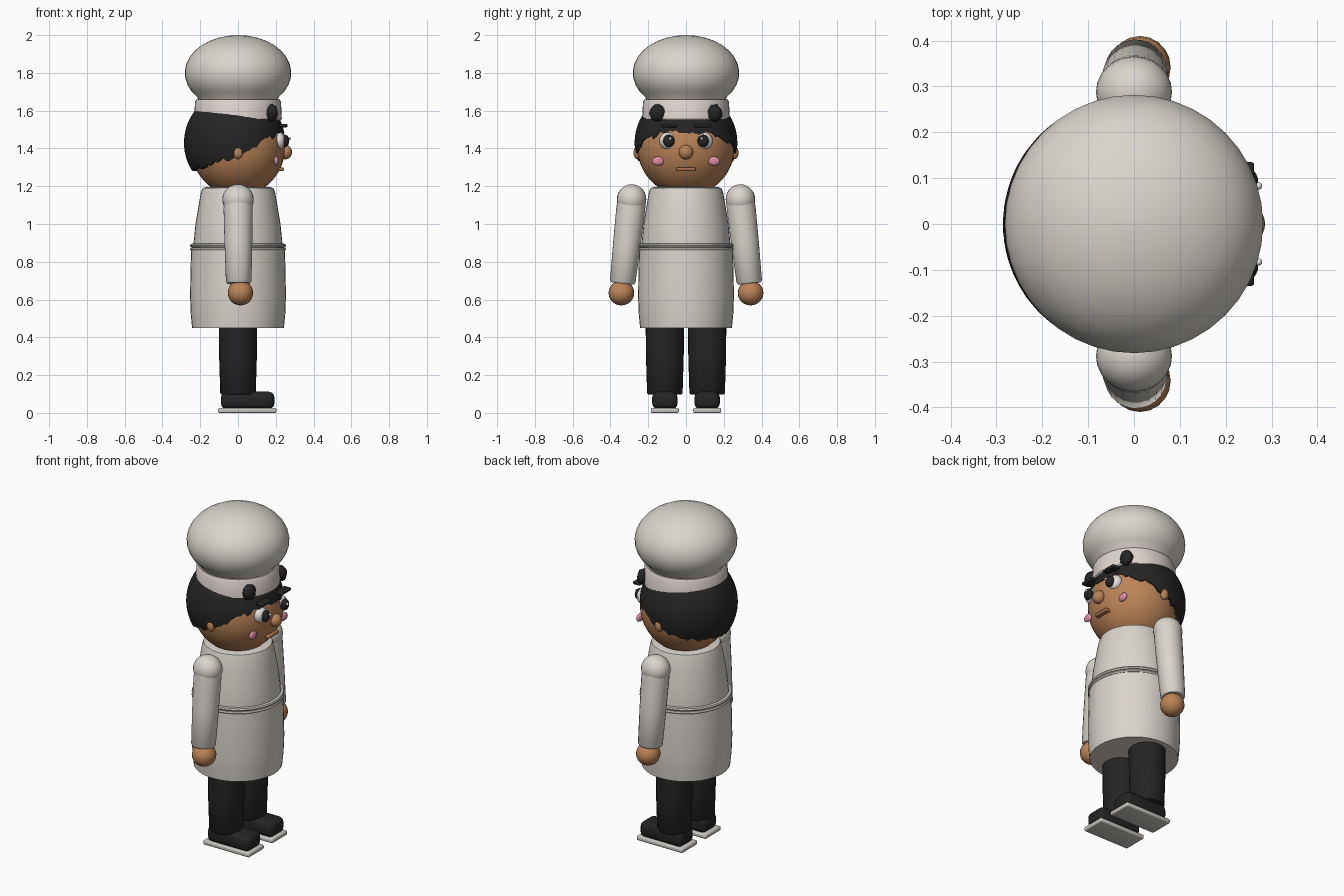
import bpy, bmesh, math, random
from mathutils import Vector

if "Cube" in bpy.data.objects:
    bpy.data.objects.remove(bpy.data.objects["Cube"])

random.seed(4)

def material(name, rgb):
    m = bpy.data.materials.new(name)
    m.diffuse_color = (*rgb, 1)
    m.use_nodes = True
    m.node_tree.nodes["Principled BSDF"].inputs["Base Color"].default_value = m.diffuse_color
    return m

WHITE = material("cloth white", (0.70, 0.66, 0.60))
BAND = material("band white", (0.74, 0.66, 0.62))
SKIN = material("skin", (0.50, 0.23, 0.095))
LIP = material("lip brown", (0.38, 0.16, 0.07))
BLACK = material("soft black", (0.018, 0.018, 0.019))
EYE = material("eye white", (0.78, 0.76, 0.73))
PINK = material("cheek pink", (0.72, 0.27, 0.37))
SOLE = material("sole grey", (0.60, 0.57, 0.53))

def finish(name, bm, mat, angle=40):
    bmesh.ops.recalc_face_normals(bm, faces=bm.faces)
    me = bpy.data.meshes.new(name)
    bm.to_mesh(me)
    bm.free()
    ob = bpy.data.objects.new(name, me)
    bpy.context.collection.objects.link(ob)
    me.materials.append(mat)
    bpy.ops.object.select_all(action='DESELECT')
    ob.select_set(True)
    bpy.context.view_layer.objects.active = ob
    bpy.ops.object.shade_smooth_by_angle(angle=math.radians(angle))
    return ob

def ball(name, centre, radii, mat, seg=20, rings=12):
    bm = bmesh.new()
    bmesh.ops.create_uvsphere(bm, u_segments=seg, v_segments=rings, radius=1)
    for v in bm.verts:
        v.co = Vector(centre) + Vector(a * b for a, b in zip(v.co, radii))
    return finish(name, bm, mat)

def box(name, lo, hi, mat, bevel):
    bm = bmesh.new()
    bmesh.ops.create_cube(bm, size=1)
    for v in bm.verts:
        v.co = Vector(l + (c + 0.5) * (h - l) for c, l, h in zip(v.co, lo, hi))
    bmesh.ops.bevel(bm, geom=bm.edges[:], offset=bevel, segments=3,
                    profile=0.5, affect='EDGES')
    return finish(name, bm, mat)

def lathe(name, profile, mat, start=(0, 0, 0), axis=(0, 0, 1), seg=40):
    """Capped surface of revolution of (radius, height) points along an axis."""
    bm = bmesh.new()
    q = Vector((0, 0, 1)).rotation_difference(Vector(axis))
    rows = []
    for r, h in profile:
        rows.append([bm.verts.new(Vector(start) + q @ Vector((
            r * math.cos(math.tau * i / seg), r * math.sin(math.tau * i / seg), h)))
            for i in range(seg)])
    for a, b in zip(rows, rows[1:]):
        for i in range(seg):
            j = (i + 1) % seg
            bm.faces.new((a[i], a[j], b[j], b[i]))
    bm.faces.new(rows[0])
    bm.faces.new(rows[-1])
    return finish(name, bm, mat)

# head and face (facing +x)
ball("head", (0, 0, 1.41), (0.25, 0.258, 0.262), SKIN, 40, 24)
ball("nose", (0.252, 0, 1.38), (0.034, 0.038, 0.038), SKIN)
box("mouth", (0.205, -0.05, 1.28), (0.243, 0.05, 1.30), LIP, 0.008)

# hair: shell whose ragged lower edge drops towards the back
def hairline(x):
    pts = [(-0.3, 1.29), (-0.2, 1.30), (-0.1, 1.33), (0.0, 1.355), (0.1, 1.41),
           (0.2, 1.465), (0.26, 1.49)]
    for (x0, z0), (x1, z1) in zip(pts, pts[1:]):
        if x <= x1:
            return z0 + (z1 - z0) * (x - x0) / (x1 - x0)
    return pts[-1][1]

def make_hair(seg=90, rings=10):
    bm = bmesh.new()
    rows = [[] for _ in range(rings + 2)]
    for i in range(seg):
        a = math.tau * i / seg
        edge = hairline(0.26 * math.cos(a)) + random.uniform(-0.014, 0.014)
        for k in range(rings + 2):
            z = 1.6 + (edge - 1.6) * min(k, rings) / rings
            s = math.sqrt(1 - ((z - 1.43) / 0.275) ** 2)
            s *= 0.9 if k > rings else 1
            rows[k].append(bm.verts.new((-0.018 + 0.268 * s * math.cos(a),
                                         0.272 * s * math.sin(a), z)))
    for a, b in zip(rows, rows[1:]):
        for i in range(seg):
            j = (i + 1) % seg
            bm.faces.new((a[i], a[j], b[j], b[i]))
    bm.faces.new(rows[0])
    finish("hair", bm, BLACK)

make_hair()

# hat
lathe("hat_band", [(0.222, 1.545), (0.232, 1.555), (0.228, 1.645), (0.22, 1.66)], BAND)
puff = [(0.205, 1.645)]
for k in range(13):
    t = math.radians(-40 + 129 * k / 12)
    puff.append((0.282 * math.cos(t), 1.80 + 0.2 * math.sin(t)))
lathe("hat_puff", puff, WHITE)

# coat, apron skirt and belt
lathe("coat", [(0.17, 1.195), (0.188, 1.19), (0.197, 1.165), (0.21, 1.09),
               (0.225, 1.0), (0.236, 0.89), (0.236, 0.85)], WHITE)
lathe("skirt", [(0.247, 0.875), (0.25, 0.80), (0.254, 0.62), (0.25, 0.52),
                (0.243, 0.45)], WHITE)
for n, z in (("belt_lower", 0.867), ("belt_upper", 0.886)):
    lathe(n, [(0.24, z - 0.01), (0.25, z - 0.008), (0.254, z),
              (0.25, z + 0.008), (0.24, z + 0.01)], SOLE)

# paired parts
for side, s in (("left", 1), ("right", -1)):
    # face details
    ball(side + "_eye", (0.215, s * 0.095, 1.44), (0.036, 0.046, 0.046), EYE)
    ball(side + "_pupil", (0.249, s * 0.091, 1.44), (0.022, 0.03, 0.033), BLACK)
    ball(side + "_eye_glint", (0.272, s * 0.083, 1.452), (0.008, 0.008, 0.008), EYE, 10, 6)
    box(side + "_eyebrow", (0.215, s * 0.09 - 0.045, 1.512),
        (0.262, s * 0.09 + 0.045, 1.53), BLACK, 0.006)
    ball(side + "_cheek", (0.203, s * 0.148, 1.333), (0.014, 0.032, 0.024), PINK)
    ball(side + "_ear", (0, s * 0.258, 1.377), (0.025, 0.02, 0.033), SKIN)
    # dark tuft resting on the hat band
    tuft = ball(side + "_tuft", (0.18, s * 0.15, 1.587), (0.032, 0.045, 0.045), BLACK, 12, 8)
    for v in tuft.data.vertices:
        v.co += Vector(random.uniform(-0.003, 0.003) for _ in range(3))
    # arm
    ball(side + "_shoulder", (0, s * 0.288, 1.13), (0.083, 0.078, 0.08), WHITE, 24, 14)
    top, low = Vector((0, s * 0.287, 1.13)), Vector((0.004, s * 0.336, 0.685))
    n = (low - top).length
    lathe(side + "_sleeve", [(0.074, 0), (0.077, 0.05), (0.074, n * 0.5),
                             (0.068, n - 0.01), (0.06, n)],
          WHITE, top, (low - top).normalized(), 24)
    ball(side + "_hand", (0.013, s * 0.342, 0.635), (0.067, 0.068, 0.066), SKIN)
    # leg and shoe
    lathe(side + "_leg", [(0.088, 0.098), (0.094, 0.105), (0.10, 0.30), (0.102, 0.50)],
          BLACK, (0, s * 0.112, 0), seg=28)
    box(side + "_shoe", (-0.09, s * 0.112 - 0.067, 0.02),
        (0.193, s * 0.112 + 0.067, 0.112), BLACK, 0.03)
    box(side + "_sole", (-0.105, s * 0.112 - 0.074, 0.0),
        (0.203, s * 0.112 + 0.074, 0.026), SOLE, 0.008)
